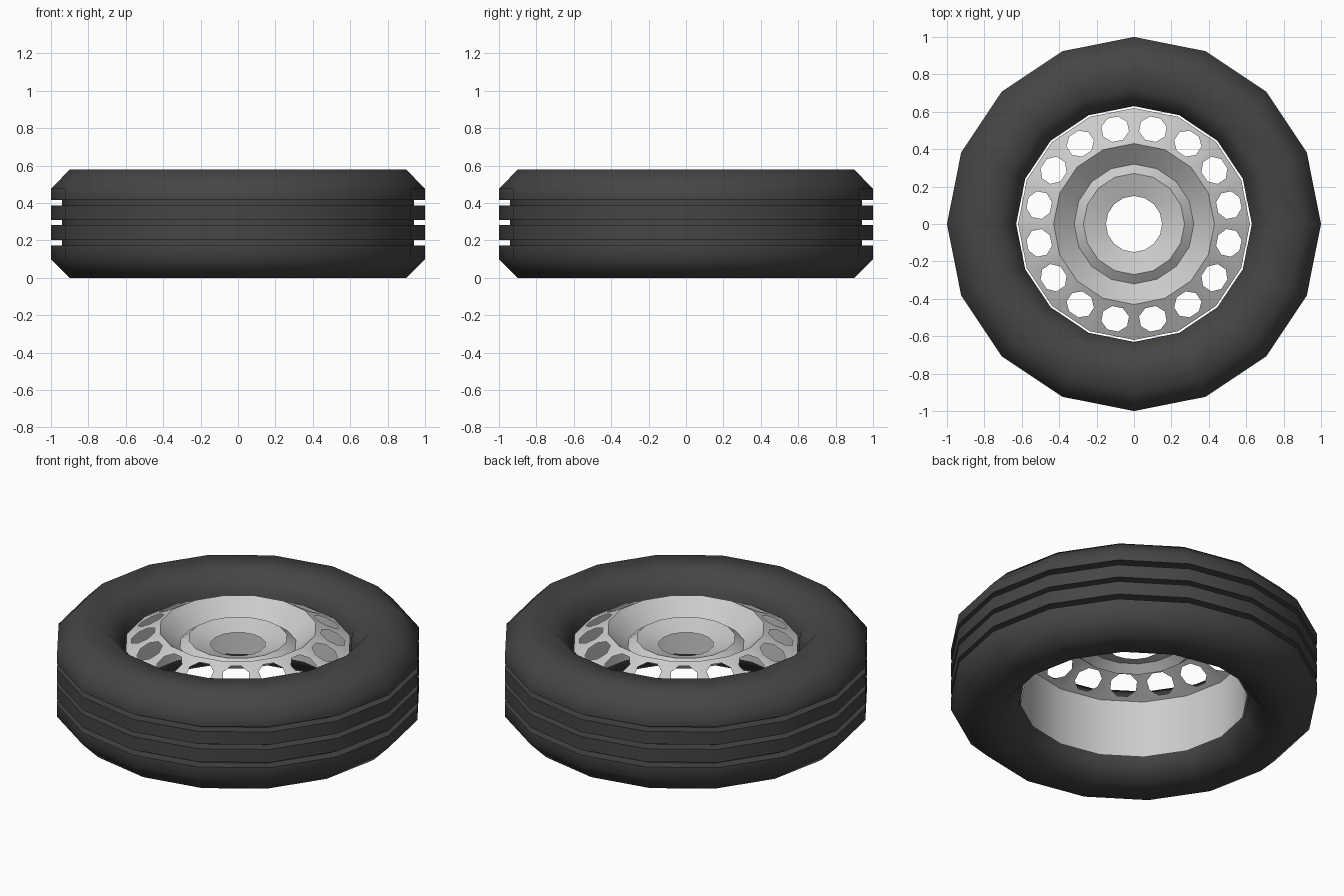
import bpy, bmesh
from math import sin, cos, pi, radians

if "Cube" in bpy.data.objects:
    bpy.data.objects.remove(bpy.data.objects["Cube"])

SIDES = 16


def ring(bm, r, z):
    return [bm.verts.new((r * cos(2 * pi * i / SIDES), r * sin(2 * pi * i / SIDES), z))
            for i in range(SIDES)]


def bridge(bm, a, b):
    for i in range(SIDES):
        j = (i + 1) % SIDES
        bm.faces.new((a[i], a[j], b[j], b[i]))


def finish(bm, name, angle):
    me = bpy.data.meshes.new(name)
    bm.to_mesh(me)
    bm.free()
    ob = bpy.data.objects.new(name, me)
    bpy.context.collection.objects.link(ob)
    bpy.context.view_layer.objects.active = ob
    ob.select_set(True)
    bpy.ops.object.shade_smooth_by_angle(angle=radians(angle))
    ob.select_set(False)
    return ob


# Tyre: closed lathe profile with three tread grooves
profile = [(0.63, 0.10), (0.72, 0), (0.90, 0), (1, 0.10)]
for lo, hi in ((0.172, 0.203), (0.282, 0.31), (0.386, 0.417)):
    profile += [(1, lo), (0.94, lo), (0.94, hi), (1, hi)]
profile += [(1, 0.476), (0.90, 0.578), (0.72, 0.578), (0.63, 0.476)]

bm = bmesh.new()
rings = [ring(bm, r, z) for r, z in profile]
for k in range(len(rings)):
    bridge(bm, rings[k], rings[(k + 1) % len(rings)])
tyre = finish(bm, "tyre", 60)
rubber = bpy.data.materials.new("rubber")
rubber.diffuse_color = (0.06, 0.06, 0.06, 1)
rubber.use_nodes = True
rubber.node_tree.nodes["Principled BSDF"].inputs["Base Color"].default_value = rubber.diffuse_color
tyre.data.materials.append(rubber)

# Rim: barrel, perforated cone, then the dished hub
R_OUT, Z_OUT, R_IN, Z_IN = 0.62, 0.455, 0.43, 0.55
bm = bmesh.new()
barrel, outer, inner = ring(bm, R_OUT, 0.11), ring(bm, R_OUT, Z_OUT), ring(bm, R_IN, Z_IN)
dish, boss, bore = ring(bm, 0.32, 0.455), ring(bm, 0.27, 0.494), ring(bm, 0.15, 0.455)
for a, b in ((barrel, outer), (inner, dish), (dish, boss), (boss, bore)):
    bridge(bm, a, b)

# Each cone panel carries one octagonal hole
c = cos(pi / SIDES)
for i in range(SIDES):
    j = (i + 1) % SIDES
    mid = 2 * pi * (i + 0.5) / SIDES
    hole = []
    for k in range(8):
        t = pi / 8 + k * pi / 4
        d, s = 0.517 + 0.069 * cos(t), 0.076 * sin(t)
        z = Z_OUT + (R_OUT * c - d) / ((R_OUT - R_IN) * c) * (Z_IN - Z_OUT)
        hole.append(bm.verts.new((d * cos(mid) - s * sin(mid), d * sin(mid) + s * cos(mid), z)))
    corners = [outer[j], inner[j], inner[i], outer[i]]
    for q in range(4):
        bm.faces.new((corners[q], hole[2 * q + 1], hole[2 * q]))
        bm.faces.new((corners[q], corners[(q + 1) % 4], hole[(2 * q + 2) % 8], hole[2 * q + 1]))
bmesh.ops.recalc_face_normals(bm, faces=bm.faces)
if sum(f.normal.z for f in bm.faces) < 0:
    bmesh.ops.reverse_faces(bm, faces=bm.faces)
finish(bm, "wheel_rim", 25)
